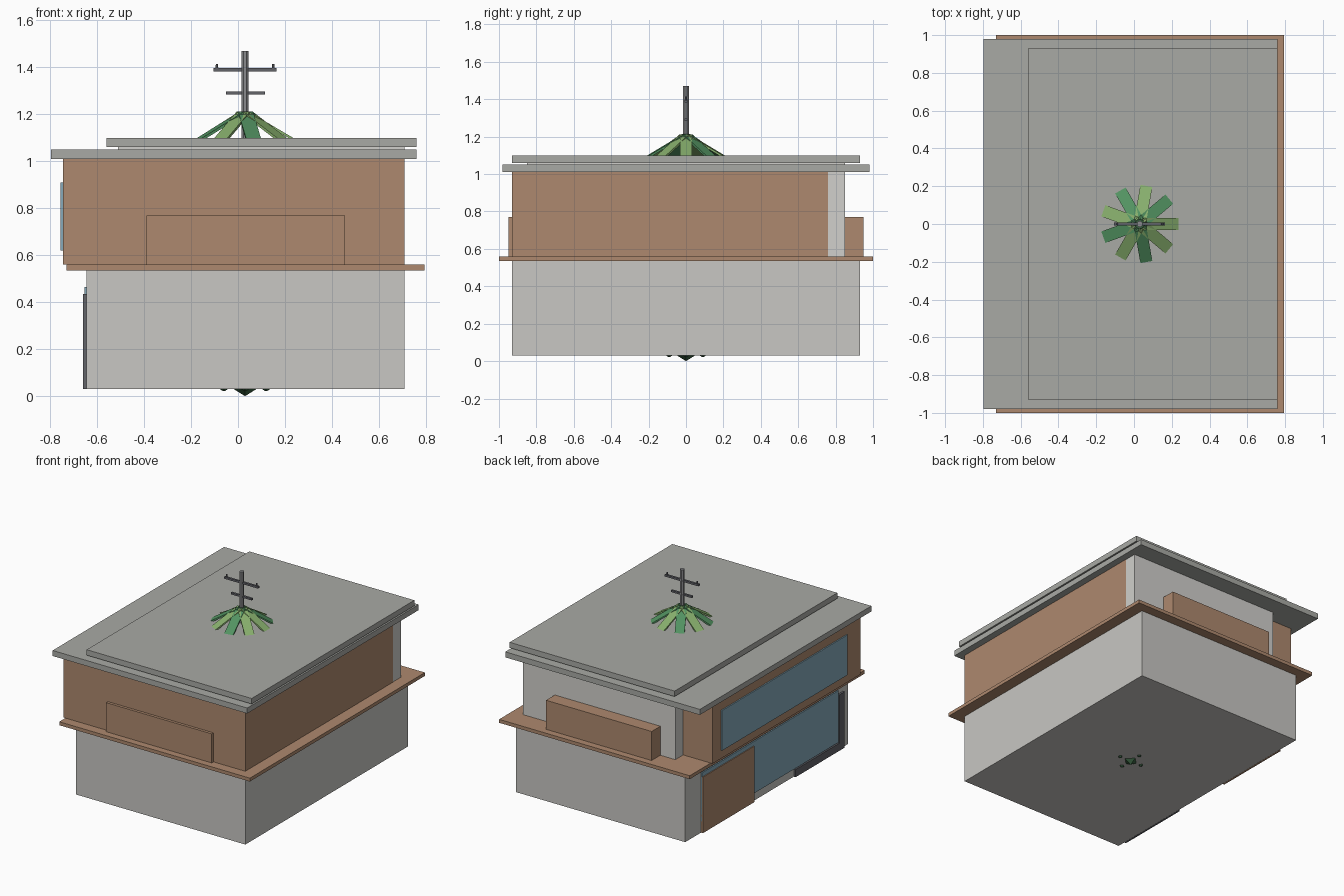
import bpy, bmesh, math
from mathutils import Matrix, Vector

if "Cube" in bpy.data.objects:
    bpy.data.objects.remove(bpy.data.objects["Cube"])


def material(name, r, g, b):
    def lin(c):
        c /= 255
        return c / 12.92 if c <= 0.04045 else ((c + 0.055) / 1.055) ** 2.4
    m = bpy.data.materials.new(name)
    m.diffuse_color = (lin(r), lin(g), lin(b), 1)
    m.use_nodes = True
    m.node_tree.nodes["Principled BSDF"].inputs["Base Color"].default_value = m.diffuse_color
    return m


BROWN = material("brown_cladding", 174, 137, 110)
PLASTER = material("pale_plaster", 200, 199, 195)
CORE = material("white_plaster", 209, 208, 204)
ROOF = material("roof_grey", 169, 170, 165)
GLASS = material("blue_glass", 134, 170, 186)
DARK = material("dark_metal", 98, 99, 105)
POLE = material("pole_grey", 138, 139, 141)
LIGHT_LEAF = material("light_green", 137, 177, 110)
MID_LEAF = material("mid_green", 82, 146, 97)
DARK_LEAF = material("dark_green", 58, 98, 66)


def finish(name, bm, mat):
    bmesh.ops.recalc_face_normals(bm, faces=bm.faces)
    me = bpy.data.meshes.new(name)
    bm.to_mesh(me)
    bm.free()
    me.materials.append(mat)
    ob = bpy.data.objects.new(name, me)
    bpy.context.collection.objects.link(ob)
    return ob


def box(name, x, y, z, mat):
    """Box from (min, max) pairs."""
    bm = bmesh.new()
    bmesh.ops.create_cube(bm, size=1)
    for v in bm.verts:
        v.co = Vector([(a + b) / 2 + c * (b - a) for (a, b), c in zip((x, y, z), v.co)])
    return finish(name, bm, mat)


def cone(name, x, y, z, r0, r1, sides, mat, spin=0):
    bm = bmesh.new()
    bmesh.ops.create_cone(bm, cap_ends=True, segments=sides, radius1=r0, radius2=r1, depth=z[1] - z[0],
                          matrix=Matrix.Translation((x, y, (z[0] + z[1]) / 2)) @ Matrix.Rotation(spin, 4, 'Z'))
    bmesh.ops.remove_doubles(bm, verts=bm.verts, dist=1e-5)
    return finish(name, bm, mat)


# Ground floor and floor slab
box("ground_floor", (-0.645, 0.71), (-0.93, 0.93), (0.03, 0.54), PLASTER)
box("floor_slab", (-0.73, 0.795), (-1, 1), (0.535, 0.56), BROWN)

# Upper floor: clad volume wrapped round a plaster core
box("upper_floor", (-0.745, 0.71), (-0.93, 0.76), (0.56, 1.01), BROWN)
box("upper_core", (-0.51, 0.708), (-0.85, 0.85), (0.56, 1.06), CORE)
box("front_balcony", (-0.39, 0.455), (-0.95, -0.92), (0.56, 0.77), BROWN)
box("back_balcony", (-0.39, 0.455), (0.84, 0.95), (0.56, 0.77), BROWN)

# Left side openings and cladding
box("upper_window", (-0.755, -0.746), (-0.77, 0.667), (0.62, 0.91), GLASS)
box("lower_window", (-0.654, -0.646), (-0.81, 0.75), (0.09, 0.465), GLASS)
box("lower_cladding", (-0.66, -0.646), (0.16, 0.75), (0.03, 0.435), BROWN)
box("door_sill", (-0.66, -0.646), (-0.87, -0.31), (0.03, 0.085), DARK)
box("door_post", (-0.66, -0.646), (-0.87, -0.81), (0.03, 0.435), DARK)

# Stepped roof
box("lower_roof", (-0.797, 0.76), (-0.98, 0.98), (1.01, 1.05), ROOF)
box("upper_roof", (-0.56, 0.76), (-0.93, 0.93), (1.06, 1.10), ROOF)

# Rooftop mast with crossbars
CX = 0.03
cone("mast", CX, 0, (1.05, 1.47), 0.016, 0.016, 8, POLE, math.pi / 8)
box("upper_crossbar", (-0.105, 0.165), (-0.008, 0.008), (1.383, 1.397), DARK)
box("lower_crossbar", (-0.052, 0.115), (-0.008, 0.008), (1.284, 1.297), DARK)
for i, x in enumerate((-0.09, 0.15)):
    cone(f"insulator_{i}", x, 0, (1.397, 1.415), 0.007, 0.005, 6, DARK)

# Nine drooping leaves round a dark hub
cone("leaf_hub", CX, 0, (1.165, 1.213), 0.06, 0.025, 9, DARK_LEAF)
for i in range(9):
    bm = bmesh.new()
    profile = ((0.015, 1.212), (0.225, 1.088), (0.218, 1.08), (0.01, 1.202))
    half = 0.032
    rings = [[bm.verts.new((r, s * half, z)) for r, z in profile] for s in (-1, 1)]
    bm.faces.new(rings[0])
    bm.faces.new(rings[1][::-1])
    for k in range(4):
        j = (k + 1) % 4
        bm.faces.new((rings[0][k], rings[0][j], rings[1][j], rings[1][k]))
    bm.transform(Matrix.Translation((CX, 0, 0)) @ Matrix.Rotation(math.radians(40 * i), 4, 'Z'))
    finish(f"leaf_{i}", bm, MID_LEAF if i % 2 else LIGHT_LEAF)

# Pointed base showing under the floor, with small tips beside it
cone("base_point", CX, 0, (0, 0.031), 0, 0.05, 4, DARK_LEAF)
for i in range(4):
    a = math.radians(90 * i)
    cone(f"base_tip_{i}", CX + 0.09 * math.cos(a), 0.09 * math.sin(a), (0.021, 0.031), 0.004, 0.018, 4, DARK_LEAF)
